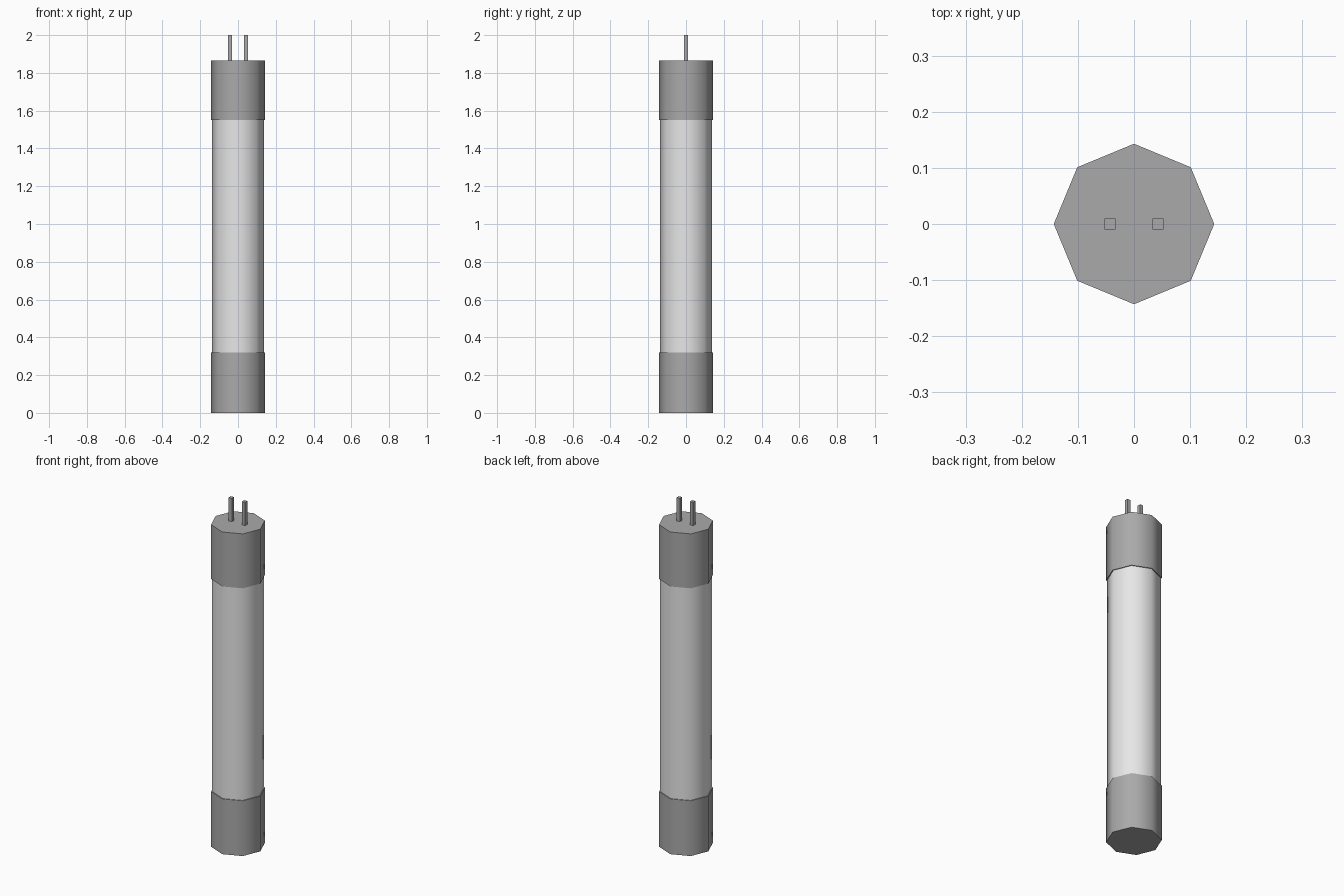
import bpy
import math

if "Cube" in bpy.data.objects:
    bpy.data.objects.remove(bpy.data.objects["Cube"], do_unlink=True)


def make_material(name, value):
    mat = bpy.data.materials.new(name)
    mat.use_nodes = True
    color = (value, value, value, 1)
    mat.diffuse_color = color
    mat.node_tree.nodes["Principled BSDF"].inputs["Base Color"].default_value = color
    return mat


metal = make_material("grey metal", 0.4)
glass = make_material("frosted white", 0.8)


def octagon(name, radius, bottom, top, mat):
    """Upright eight-sided prism with smooth sides and crisp ends."""
    bpy.ops.mesh.primitive_cylinder_add(
        vertices=8, radius=radius, depth=top - bottom,
        location=(0, 0, (bottom + top) / 2))
    obj = bpy.context.object
    obj.name = name
    obj.data.materials.append(mat)
    bpy.ops.object.shade_smooth_by_angle(angle=math.radians(60))


# Tube body and its end caps
octagon("tube", 0.138, 0.3, 1.57, glass)
octagon("bottom_cap", 0.143, 0, 0.32, metal)
octagon("top_cap", 0.143, 1.55, 1.865, metal)

# Pair of square contact pins
for name, x in (("left_pin", 0.043), ("right_pin", -0.043)):
    bpy.ops.mesh.primitive_cube_add(size=1, location=(x, 0, 1.93))
    pin = bpy.context.object
    pin.name = name
    pin.scale = (0.02, 0.02, 0.14)
    pin.data.materials.append(metal)
